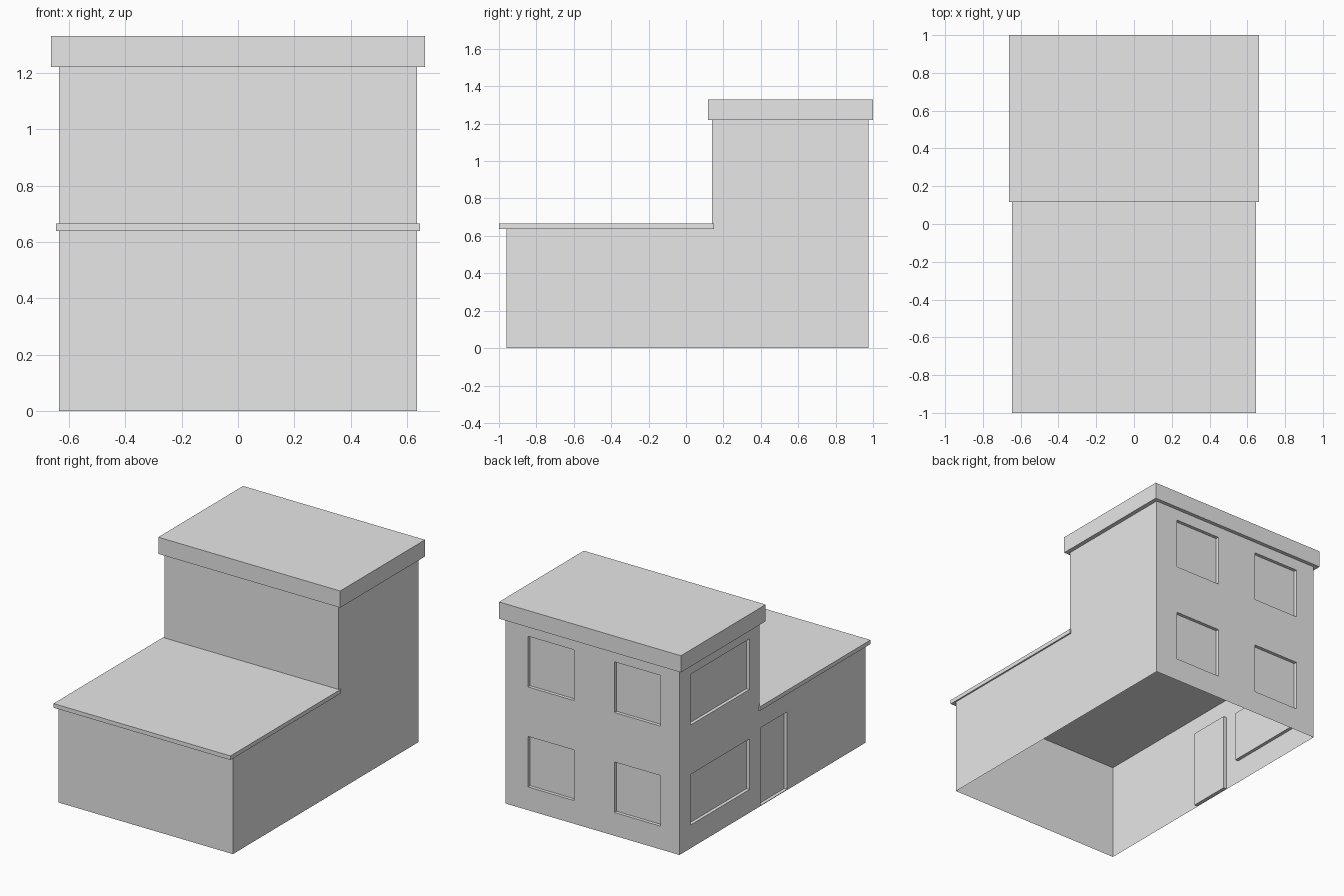
import bpy
import bmesh
from mathutils import Vector

cube = bpy.data.objects.get("Cube")
if cube:
    bpy.data.objects.remove(cube, do_unlink=True)

# Single plain grey for the whole building
grey = bpy.data.materials.new("plain_grey")
grey.use_nodes = True
grey.diffuse_color = (0.8, 0.8, 0.8, 1)
for node in grey.node_tree.nodes:
    if node.type == "BSDF_PRINCIPLED":
        node.inputs["Base Color"].default_value = grey.diffuse_color

HALF = 0.635                            # half width of the walls
FRONT, STEP, BACK = -0.96, 0.14, 0.975  # wall positions along y
LOW, TALL = 0.638, 1.22                 # wall heights
RECESS = 0.022


def finish(bm, name):
    mesh = bpy.data.meshes.new(name)
    bm.to_mesh(mesh)
    bm.free()
    mesh.materials.append(grey)
    obj = bpy.data.objects.new(name, mesh)
    bpy.context.scene.collection.objects.link(obj)
    return obj


def box(name, x, y, z):
    """Box from (low, high) ranges."""
    bm = bmesh.new()
    bmesh.ops.create_cube(bm, size=1)
    for v in bm.verts:
        v.co = [(lo + hi) / 2 + c * (hi - lo) for c, (lo, hi) in zip(v.co, (x, y, z))]
    return finish(bm, name)


def add_face(bm, points, outward):
    face = bm.faces.new([bm.verts.new(p) for p in points])
    face.normal_update()
    if face.normal.dot(Vector(outward)) < 0:
        face.normal_flip()


def cut_openings(bm, axis, position, openings):
    """Recess rectangles (low, high, bottom, top) into the wall axis = position."""
    across = 1 - axis
    inward = Vector((0, 0, 0))
    inward[axis] = -RECESS if position > 0 else RECESS

    def wall_faces():
        return [f for f in bm.faces
                if all(abs(v.co[axis] - position) < 1e-4 for v in f.verts)]

    cuts = {(across, v) for o in openings for v in o[:2]}
    cuts |= {(2, v) for o in openings for v in o[2:]}
    for direction, value in sorted(cuts):
        point, normal = Vector((0, 0, 0)), Vector((0, 0, 0))
        point[direction], normal[direction] = value, 1
        faces = wall_faces()
        geom = set(faces)
        for f in faces:
            geom.update(f.edges)
            geom.update(f.verts)
        bmesh.ops.bisect_plane(bm, geom=list(geom), plane_co=point, plane_no=normal)

    for low, high, bottom, top in openings:
        panel = []
        for f in wall_faces():
            centre = f.calc_center_median()
            if low < centre[across] < high and bottom < centre.z < top:
                panel.append(f)
        result = bmesh.ops.extrude_face_region(bm, geom=panel)["geom"]
        moved = [g for g in result if isinstance(g, bmesh.types.BMVert)]
        bmesh.ops.translate(bm, verts=moved, vec=inward)
        leftover = [f for f in panel if f.is_valid]
        if leftover:
            bmesh.ops.delete(bm, geom=leftover, context="FACES")


# Thin wall shell, open at the bottom
shell = bmesh.new()
for y, bottom, top, facing in ((FRONT, 0, LOW, -1), (STEP, LOW, TALL, -1), (BACK, 0, TALL, 1)):
    add_face(shell, [(-HALF, y, bottom), (HALF, y, bottom), (HALF, y, top), (-HALF, y, top)],
             (0, facing, 0))
low_side = [(FRONT, 0), (STEP, 0), (STEP, LOW), (FRONT, LOW)]
tall_side = [(STEP, 0), (BACK, 0), (BACK, TALL), (STEP, TALL), (STEP, LOW)]
for side in (-1, 1):
    for outline in (low_side, tall_side):
        add_face(shell, [(side * HALF, y, z) for y, z in outline], (side, 0, 0))
bmesh.ops.remove_doubles(shell, verts=shell.verts, dist=1e-4)

# Windows on two floors, and the side door
floors = ((0.153, 0.486), (0.812, 1.146))
back_windows = [span + floor for span in ((-0.497, -0.16), (0.135, 0.47)) for floor in floors]
side_openings = [(0.247, 0.86) + floor for floor in floors]
side_openings.append((-0.147, 0.133, 0.004, 0.515))
cut_openings(shell, 1, BACK, back_windows)
cut_openings(shell, 0, -HALF, side_openings)
finish(shell, "walls")

# Flat roofs
box("lower_roof", (-0.645, 0.645), (-1.0, 0.15), (LOW, 0.665))
box("upper_roof", (-0.663, 0.663), (0.117, 1.0), (TALL, 1.33))
